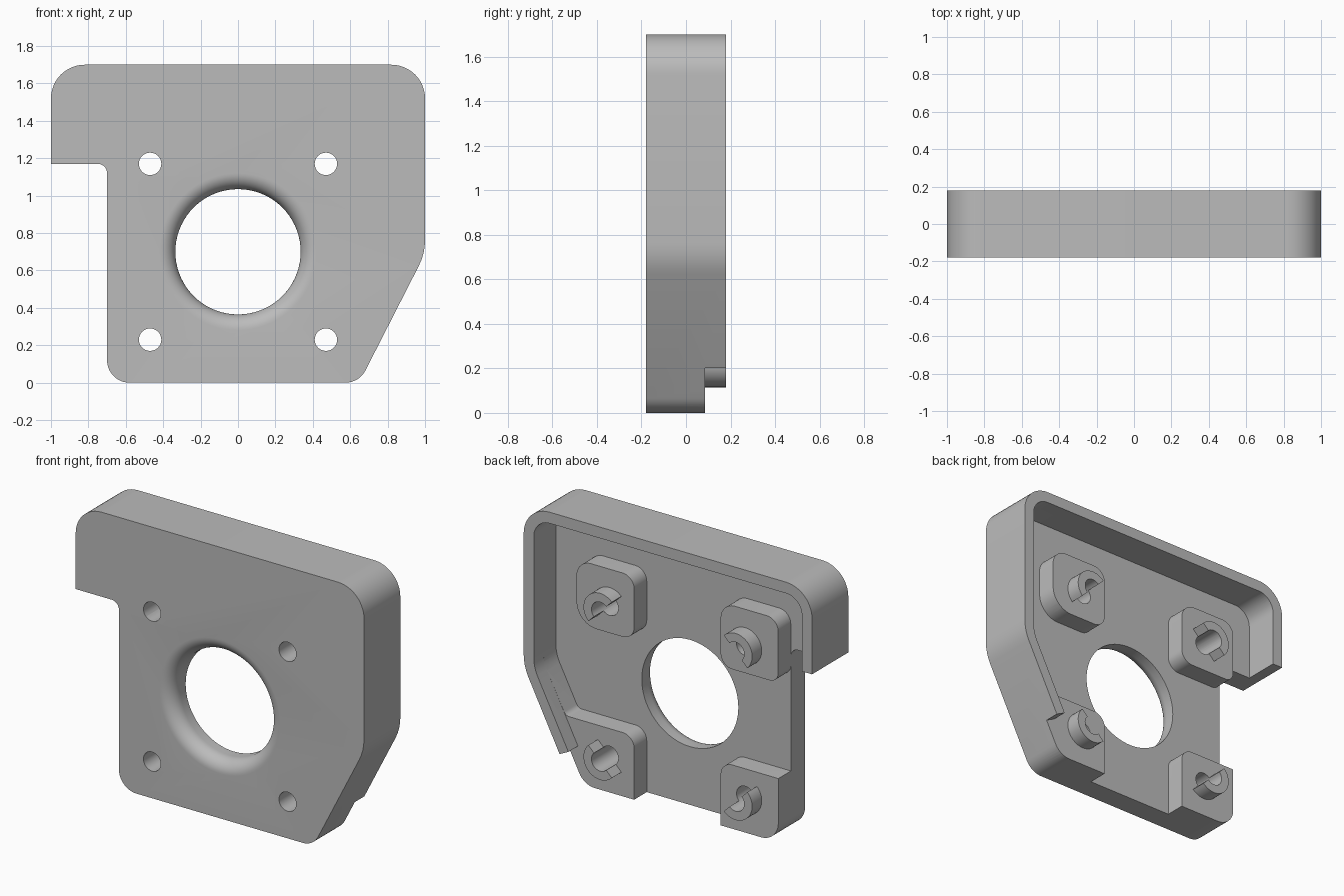
import bpy, bmesh, math
from mathutils import Vector

if "Cube" in bpy.data.objects:
    bpy.data.objects.remove(bpy.data.objects["Cube"])


def rounded(points):
    """Outline from (x, z, corner radius) triples, with tangent arcs at corners."""
    out, n = [], len(points)
    for i, (x, z, r) in enumerate(points):
        p = Vector((x, z))
        if r == 0:
            out.append(p)
            continue
        a = (Vector(points[i - 1][:2]) - p).normalized()
        b = (Vector(points[(i + 1) % n][:2]) - p).normalized()
        half = a.angle(b) / 2
        centre = p + (a + b).normalized() * (r / math.sin(half))
        t = r / math.tan(half)
        s, e = p + a * t - centre, p + b * t - centre
        sweep = s.angle_signed(e)
        steps = max(4, round(abs(sweep) / math.radians(7.5)))
        for k in range(steps + 1):
            ang = -sweep * k / steps
            c, si = math.cos(ang), math.sin(ang)
            out.append(centre + Vector((s.x * c - s.y * si, s.x * si + s.y * c)))
    return out


def arc(cx, cz, r, start, sweep, count):
    return [Vector((cx + r * math.cos(start + sweep * k / count),
                    cz + r * math.sin(start + sweep * k / count))) for k in range(count + 1)]


def make_object(name, bm):
    bmesh.ops.recalc_face_normals(bm, faces=bm.faces)
    mesh = bpy.data.meshes.new(name)
    bm.to_mesh(mesh)
    bm.free()
    ob = bpy.data.objects.new(name, mesh)
    bpy.context.collection.objects.link(ob)
    return ob


def prism(name, loops, y0, y1):
    """Extrude an outline (first loop) with holes (other loops) along y."""
    bm = bmesh.new()
    edges = []
    for loop in loops:
        vs = [bm.verts.new((p.x, y0, p.y)) for p in loop]
        edges += [bm.edges.new((vs[i - 1], vs[i])) for i in range(len(vs))]
    bmesh.ops.triangle_fill(bm, edges=edges, use_beauty=True)
    ext = bmesh.ops.extrude_face_region(bm, geom=bm.faces[:])
    moved = [v for v in ext["geom"] if isinstance(v, bmesh.types.BMVert)]
    bmesh.ops.translate(bm, verts=moved, vec=(0, y1 - y0, 0))
    return make_object(name, bm)


def lathe(name, profile, cz, count=72):
    """Closed solid of (radius, y) rings around the y axis at height cz."""
    bm = bmesh.new()
    rings = [[bm.verts.new((r * math.cos(math.tau * k / count), y,
                            cz + r * math.sin(math.tau * k / count)))
              for k in range(count)] for r, y in profile]
    for a, b in zip(rings, rings[1:]):
        for k in range(count):
            bm.faces.new((a[k - 1], a[k], b[k], b[k - 1]))
    bm.faces.new(rings[0])
    bm.faces.new(rings[-1])
    return make_object(name, bm)


def cut(body, cutter):
    cutter.hide_render = True
    mod = body.modifiers.new("cut", 'BOOLEAN')
    mod.operation, mod.solver, mod.object = 'DIFFERENCE', 'EXACT', cutter
    deps = bpy.context.evaluated_depsgraph_get()
    mesh = bpy.data.meshes.new_from_object(body.evaluated_get(deps))
    body.modifiers.clear()
    body.data = mesh
    bpy.data.objects.remove(cutter)


FRONT, FLOOR, BOSS, BACK = -0.18, -0.04, 0.085, 0.18
SX, SZ = 0.47, (0.23, 1.17)

# Solid block with the outer silhouette
body = prism("motor_mount", [rounded([
    (-1, 1.7, .18), (1, 1.7, .18), (1, .69, .3), (.648, 0, .12),
    (-.7, 0, .12), (-.7, 1.17, .05), (-1, 1.17, 0)])], FRONT, BACK)

# Pocket behind the face plate, leaving the rim and four bosses
pocket = rounded([
    (-.93, 1.63, .11), (.93, 1.63, .11), (.93, .70, .23), (.775, .40, .04),
    (.30, .40, .08), (.30, -.3, 0), (-1.2, -.3, 0), (-1.2, 1.0, 0), (-.93, 1.0, 0)])
bosses = [
    rounded([(.30, 1.40, .08), (.70, 1.40, .10), (.70, 1.0, .14), (.30, 1.0, .08)]),
    rounded([(-.699, 1.40, .08), (-.30, 1.40, .10), (-.30, 1.0, .08), (-.699, 1.0, .06)]),
    rounded([(-.9, .40, 0), (-.30, .40, .08), (-.30, -.2, 0), (-.9, -.2, 0)])]
cut(body, prism("pocket_cutter", [pocket] + bosses, FLOOR, 0.4))

# Trim bosses to height and end the rim, leaving half-round locating pegs
trim = rounded([
    (-.93, 1.63, .11), (.93, 1.63, .11), (.93, .70, .23), (.69, .232, 0),
    (1.148, 0, 0), (1.148, -.3, 0), (-1.2, -.3, 0), (-1.2, 1.0, 0), (-.93, 1.0, 0)])
pegs = []
for sx in (-1, 1):
    for z in SZ:
        outward = math.atan2(z - 0.70, sx * SX)
        pegs.append(arc(sx * SX, z, .115, outward - math.pi / 2, math.pi, 24))
cut(body, prism("trim_cutter", [trim] + pegs, BOSS, 0.4))

# Screw holes
for sx in (-1, 1):
    for z in SZ:
        cut(body, prism("screw_cutter", [arc(sx * SX, z, .06, 0, math.tau, 32)[:-1]], -0.4, 0.5))

# Central bore with a rounded front lip
lip = [(.42 - .085 * math.cos(t), -.095 - .085 * math.sin(t))
       for t in (math.pi / 2 * k / 10 for k in range(11))]
cut(body, lathe("bore_cutter", [(.335, .5)] + lip + [(.42, -.3)], 0.70))

# Finish
grey = bpy.data.materials.new("grey")
grey.diffuse_color = (0.5, 0.5, 0.5, 1)
grey.use_nodes = True
grey.node_tree.nodes["Principled BSDF"].inputs["Base Color"].default_value = grey.diffuse_color
body.data.materials.clear()
body.data.materials.append(grey)
for p in body.data.polygons:
    p.material_index = 0
bpy.context.view_layer.objects.active = body
body.select_set(True)
bpy.ops.object.shade_smooth_by_angle(angle=math.radians(30))
